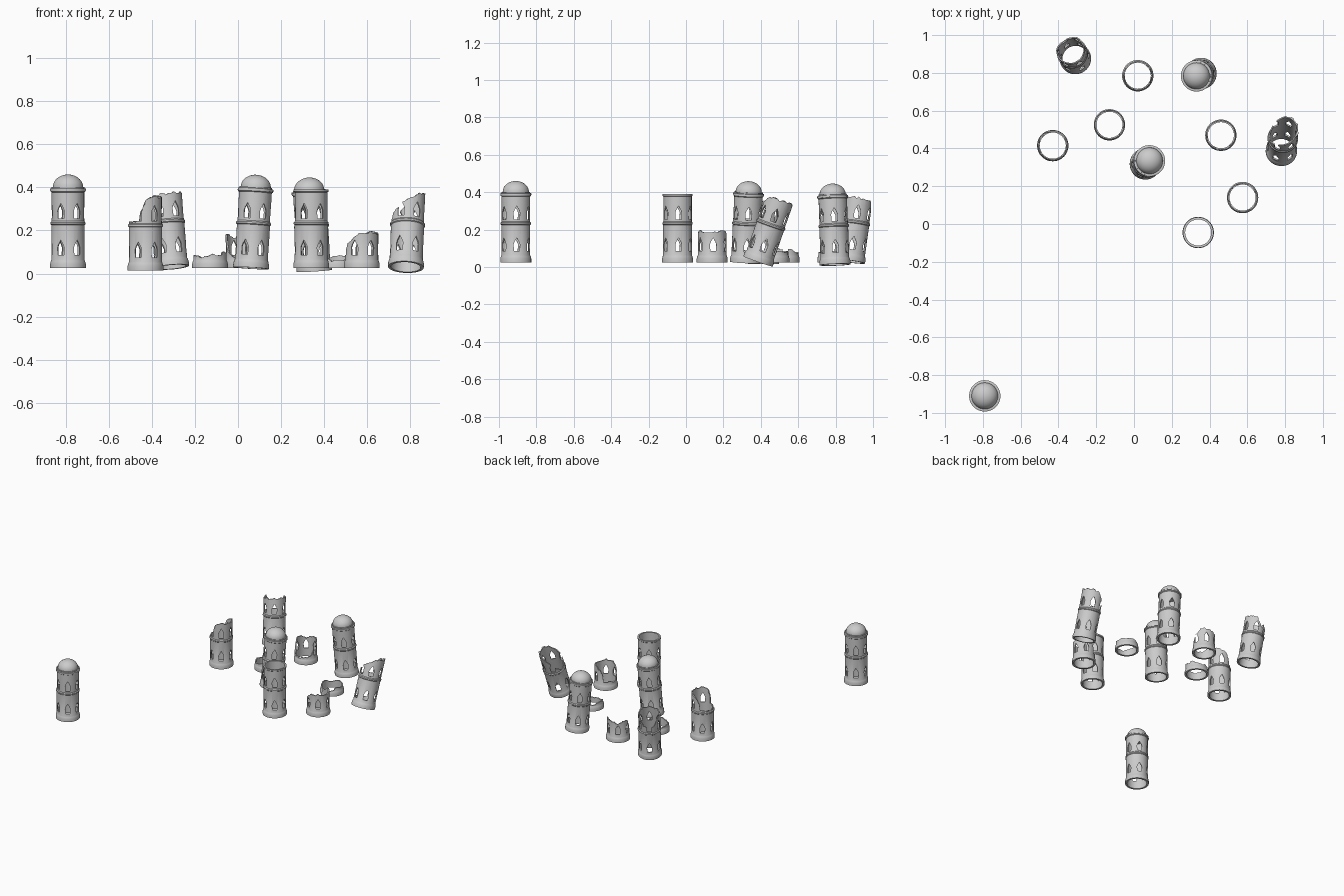
import bpy, bmesh, math, random
from mathutils import Vector, Matrix

random.seed(4)
cube = bpy.data.objects.get("Cube")
if cube:
    bpy.data.objects.remove(cube, do_unlink=True)

stone = bpy.data.materials.new("grey_stone")
stone.use_nodes = True
colour = (0.6, 0.6, 0.6, 1)
stone.diffuse_color = colour
stone.node_tree.nodes["Principled BSDF"].inputs["Base Color"].default_value = colour


def to_object(bm, name):
    bmesh.ops.recalc_face_normals(bm, faces=bm.faces)
    mesh = bpy.data.meshes.new(name)
    bm.to_mesh(mesh)
    bm.free()
    mesh.materials.append(stone)
    obj = bpy.data.objects.new(name, mesh)
    bpy.context.collection.objects.link(obj)
    return obj


def lathe(name, profile, closed):
    bm = bmesh.new()
    verts = [bm.verts.new((r, 0, z)) for r, z in profile]
    edges = [bm.edges.new(p) for p in zip(verts, verts[1:])]
    if closed:
        edges.append(bm.edges.new((verts[-1], verts[0])))
    bmesh.ops.spin(bm, geom=verts + edges, cent=(0, 0, 0), axis=(0, 0, 1),
                   angle=math.tau, steps=48)
    bmesh.ops.remove_doubles(bm, verts=bm.verts, dist=0.0002)
    return to_object(bm, name)


def subtract(obj, cutter):
    mod = obj.modifiers.new("cut", 'BOOLEAN')
    mod.operation, mod.solver, mod.object = 'DIFFERENCE', 'EXACT', cutter
    graph = bpy.context.evaluated_depsgraph_get()
    mesh = bpy.data.meshes.new_from_object(obj.evaluated_get(graph))
    obj.modifiers.clear()
    obj.data = mesh
    bpy.data.objects.remove(cutter, do_unlink=True)


def window_cutter():
    # pointed arch outline, pushed radially through the wall
    half = [(0.015, 0), (0.017, 0.036), (0.012, 0.05), (0.006, 0.06)]
    arch = half + [(0, 0.072)] + [(-w, h) for w, h in reversed(half)]
    bm = bmesh.new()
    for sill in (0.06, 0.23):
        for i in range(6):
            turn = Matrix.Rotation(math.radians(4 + 60 * i), 3, 'Z')
            rings = [[bm.verts.new(turn @ Vector((r, w, sill + h))) for w, h in arch]
                     for r in (0.05, 0.11)]
            bm.faces.new(rings[0])
            bm.faces.new(rings[1])
            for k in range(len(arch)):
                j = (k + 1) % len(arch)
                bm.faces.new((rings[0][k], rings[0][j], rings[1][j], rings[1][k]))
    return to_object(bm, "window_cutter")


def break_cutter(heights):
    # ragged ring that removes everything above a height set by direction
    n, count = 36, len(heights)
    bm = bmesh.new()
    loops = []
    for i in range(n):
        a = math.tau * i / n
        f = i * count / n
        k = int(f)
        low = heights[k] + (heights[(k + 1) % count] - heights[k]) * (f - k)
        low += random.uniform(-0.007, 0.007)
        loops.append([bm.verts.new((r * math.cos(a), r * math.sin(a), z))
                      for r, z in ((0.03, low), (0.13, low), (0.13, 0.6), (0.03, 0.6))])
    for i in range(n):
        a, b = loops[i], loops[(i + 1) % n]
        for k in range(4):
            j = (k + 1) % 4
            bm.faces.new((a[k], a[j], b[j], b[k]))
    return to_object(bm, "break_cutter")


# Hollow shaft with a flared foot, a middle band and a top rim
shaft = lathe("shaft", [
    (0.083, 0), (0.083, 0.02), (0.079, 0.034), (0.077, 0.038), (0.077, 0.2),
    (0.081, 0.204), (0.081, 0.212), (0.076, 0.218), (0.076, 0.352),
    (0.081, 0.356), (0.081, 0.366), (0.069, 0.366), (0.069, 0)], True)
subtract(shaft, window_cutter())

# Dome on a short stepped drum
arc = [(0.07 * math.cos(math.radians(t)), 0.377 + 0.058 * math.sin(math.radians(t)))
       for t in range(0, 90, 9)]
dome = lathe("dome", [(0, 0.36), (0.083, 0.36), (0.083, 0.369), (0.076, 0.371),
                      (0.076, 0.377)] + arc + [(0, 0.435)], False)

# name, base centre, lean per unit of height, broken edge by direction (None = whole), domed
H = 0.4
TOWERS = [
    ("lone_tower", (-0.79, -0.91, 0.025), (0, 0), None, True),
    ("leaning_domed_tower", (0.06, 0.318, 0.025), (0.06, 0.045), None, True),
    ("sunken_domed_tower", (0.355, 0.797, 0.012), (-0.065, -0.035), None, True),
    ("open_tower", (0.34, -0.045, 0.025), (0, 0), None, False),
    ("low_ruin_left", (0.46, 0.47, 0.025),
     (0, 0), [.06, .065, .05, .06, .05, .05, .06, .05, .036, .036, .04, .06], False),
    ("low_ruin_right", (-0.13, 0.525, 0.025),
     (0, 0), [.07, .065, .05, .05, .055, .05, .06, .06, .05, .06, .065, .075], False),
    ("half_ruin_left", (0.575, 0.14, 0.025),
     (0, 0), [H, H, H, .15, .07, .06, .06, .11, .15, H, H, H], False),
    ("half_ruin_back", (0.02, 0.785, 0.025),
     (0, 0), [.12, .16, .16, .15, .14, .16, .15, .08, .05, .05, .05, .06], False),
    ("tall_ruin_right", (-0.43, 0.415, 0.015),
     (0, 0), [.34, .34, .33, .31, .23, .22, .22, .22, .23, .33, .34, .34], False),
    ("tall_ruin_back", (-0.31, 0.875, 0.03),
     (-0.08, 0.14), [.34, .33, .33, .27, .25, .28, .33, .33, .335, .335, .34, .34], False),
    ("toppling_ruin", (0.78, 0.385, 0.03),
     (0.04, 0.35), [.35, .35, .35, .34, .29, .24, .22, .25, .29, .31, .34, .35], False),
]
HALF_RUIN_TOP = 0.165


def place(source, name, matrix):
    obj = source.copy()
    obj.data = source.data.copy()
    obj.name = name
    obj.matrix_world = matrix
    bpy.context.collection.objects.link(obj)
    return obj


parts = []
for name, base, lean, edge, domed in TOWERS:
    tilt = Vector((0, 0, 1)).rotation_difference(Vector((*lean, 1)))
    matrix = Matrix.Translation(base) @ tilt.to_matrix().to_4x4()
    body = place(shaft, name + "_shaft", Matrix.Identity(4))
    if edge:
        if name == "half_ruin_left":
            edge = [min(h, HALF_RUIN_TOP) for h in edge]
        subtract(body, break_cutter(edge))
    body.matrix_world = matrix
    parts.append(body)
    if domed:
        parts.append(place(dome, name + "_dome", matrix))

for source in (shaft, dome):
    bpy.data.objects.remove(source, do_unlink=True)

# Smooth shading with crisp ledges
bpy.ops.object.select_all(action='DESELECT')
for part in parts:
    part.select_set(True)
bpy.context.view_layer.objects.active = parts[0]
bpy.ops.object.shade_smooth_by_angle(angle=math.radians(30))
